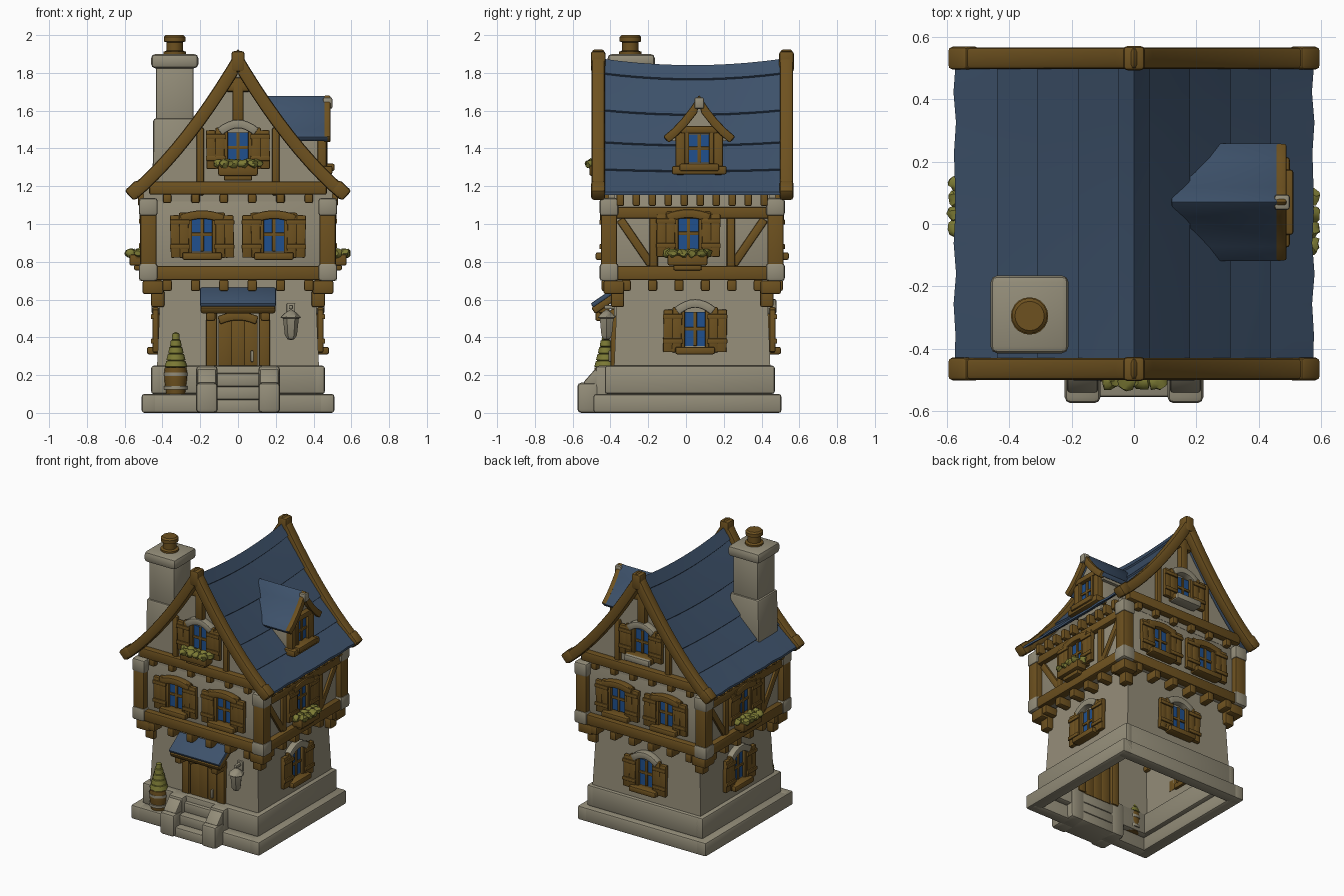
import bpy, bmesh, math, random
from mathutils import Matrix, Vector, Euler

if "Cube" in bpy.data.objects:
    bpy.data.objects.remove(bpy.data.objects["Cube"])

random.seed(4)
CY = 0.033                                   # house centre in y
I = Matrix.Identity(4)


def mat(name, r, g, b):
    m = bpy.data.materials.new(name)
    m.diffuse_color = (r, g, b, 1)
    m.use_nodes = True
    m.node_tree.nodes["Principled BSDF"].inputs["Base Color"].default_value = m.diffuse_color
    return m


WOOD = mat("brown wood", 0.155, 0.083, 0.014)
STONE = mat("grey stone", 0.295, 0.268, 0.192)
PLASTER = mat("beige plaster", 0.3, 0.268, 0.19)
ROOF = mat("slate blue", 0.047, 0.083, 0.145)
GLASS = mat("window blue", 0.014, 0.08, 0.27)
LEAF = mat("leaf green", 0.2, 0.195, 0.035)


def finish(name, bm, m, M=I, bev=0.0):
    bmesh.ops.recalc_face_normals(bm, faces=bm.faces)
    if bev:
        es = [e for e in bm.edges if len(e.link_faces) == 2 and e.calc_face_angle() > 0.5]
        bmesh.ops.bevel(bm, geom=es, offset=bev, segments=2, profile=0.5, affect='EDGES')
    bm.transform(M)
    me = bpy.data.meshes.new(name)
    bm.to_mesh(me)
    bm.free()
    me.materials.append(m)
    for p in me.polygons:
        p.use_smooth = True
    me.set_sharp_from_angle(angle=math.radians(40))
    o = bpy.data.objects.new(name, me)
    bpy.context.collection.objects.link(o)
    return o


def box(name, c, s, m, M=I, bev=0.01, rot=(0, 0, 0), top=1.0, tube=False):
    bm = bmesh.new()
    bmesh.ops.create_cube(bm, size=1)
    for v in bm.verts:
        k = top if v.co.z > 0 else 1
        v.co = Vector((v.co.x * s[0] * k, v.co.y * s[1] * k, v.co.z * s[2]))
    if tube:
        bm.normal_update()
        bmesh.ops.delete(bm, geom=[f for f in bm.faces if abs(f.normal.z) > 0.7], context='FACES_ONLY')
    return finish(name, bm, m, M @ Matrix.Translation(c) @ Euler(rot).to_matrix().to_4x4(), min(bev, min(s) * 0.3))


def strip(name, top, t, y0, y1, m, M=I, bev=0.0, sag=0.0, n=1, under=None):
    """Band below a profile of (x, z) points, thickness t, swept along y; under(x) = its underside."""
    low = []
    for i, (x, z) in enumerate(top):
        a, b = top[max(i - 1, 0)], top[min(i + 1, len(top) - 1)]
        d = Vector((b[0] - a[0], b[1] - a[1])).normalized()
        low.append((x, under(x)) if under else (x + d.y * t, z - d.x * t))
    bm = bmesh.new()
    rows = []
    for j in range(n + 1):
        y, w = y0 + (y1 - y0) * j / n, 1 - (2 * j / n - 1) ** 2
        row = []
        for pts in (top, low):
            row.append([bm.verts.new((x + sag * 0.12 * (math.sin(j * 2.6) if abs(x) > 0.5 else 0), y,
                                      z - sag * w * max(0, 1 - abs(x) / 0.6))) for x, z in pts])
        rows.append(row)
    k = len(top)
    for A, B in zip(rows, rows[1:]):
        for i in range(k - 1):
            bm.faces.new((A[0][i], A[0][i + 1], B[0][i + 1], B[0][i]))
            bm.faces.new((A[1][i], A[1][i + 1], B[1][i + 1], B[1][i]))
        for i in (0, k - 1):
            bm.faces.new((A[0][i], A[1][i], B[1][i], B[0][i]))
    for R in (rows[0], rows[-1]):
        for i in range(k - 1):
            bm.faces.new((R[0][i], R[0][i + 1], R[1][i + 1], R[1][i]))
    return finish(name, bm, m, M, bev)


def lathe(name, pts, c, m, seg=16):
    bm = bmesh.new()
    vs = [bm.verts.new((r, 0, z)) for r, z in pts]
    es = [bm.edges.new(p) for p in zip(vs, vs[1:])]
    bmesh.ops.spin(bm, geom=vs + es, axis=(0, 0, 1), cent=(0, 0, 0), steps=seg, angle=math.tau)
    bmesh.ops.remove_doubles(bm, verts=bm.verts, dist=0.0005)
    return finish(name, bm, m, Matrix.Translation(c))


def face(deg):
    """Frame of one facade: local x along the wall, local -y outwards."""
    return Matrix.Translation((0, CY, 0)) @ Matrix.Rotation(math.radians(deg), 4, 'Z')


def arch(name, M, u, z, w, h, d, m):
    pts = [(u + w * (i / 4 - 1), z + h * (1 - (i / 4 - 1) ** 2)) for i in range(9)]
    strip(name, pts, 0.045, -d - 0.045, -d + 0.02, m, M, 0.008)


def window(M, u, z, d, shutters=True, lintel="wood", h=0.18):
    """Glazed cross window with frame, sill and plank shutters, centred at (u, z)."""
    w = 0.13
    box("window_glass", (u, -d - 0.008, z), (w, 0.008, h), GLASS, M, 0)
    box("window_mullion", (u, -d - 0.014, z), (0.018, 0.014, h), WOOD, M, 0.003)
    box("window_crossbar", (u, -d - 0.014, z), (w, 0.014, 0.018), WOOD, M, 0.003)
    for s in (-1, 1):
        box("window_jamb", (u + s * w / 2, -d - 0.012, z), (0.024, 0.04, h + 0.03), WOOD, M, 0.006)
        if shutters:
            for i in range(2):
                box("shutter_plank", (u + s * (0.096 + 0.047 * i), -d - 0.025, z - 0.005 - 0.006 * i),
                    (0.05, 0.03, h + 0.06 - 0.015 * i), WOOD, M, 0.006, (0, random.uniform(-.03, .03), 0))
            for k in (-1, 1):
                box("shutter_batten", (u + s * 0.118, -d - 0.042, z + k * h * 0.36), (0.105, 0.014, 0.026), WOOD, M, 0.005)
    box("window_sill", (u, -d - 0.032, z - h / 2 - 0.025), (0.21, 0.075, 0.04), WOOD, M, 0.01)
    if lintel == "wood":
        arch("window_head", M, u, z + h / 2 + 0.012, 0.12, 0.025, d, WOOD)
    elif lintel == "stone":
        arch("stone_lintel", M, u, z + h / 2 + 0.022, 0.11, 0.045, d, STONE)


def flower_box(M, u, z, d):
    box("flower_box", (u, -d - 0.055, z), (0.21, 0.08, 0.06), WOOD, M, 0.01)
    box("flower_box_foot", (u, -d - 0.04, z - 0.04), (0.15, 0.06, 0.03), WOOD, M, 0.008)
    for i in range(9):
        bm = bmesh.new()
        bmesh.ops.create_icosphere(bm, subdivisions=2, radius=0.03)
        for v in bm.verts:
            v.co *= random.uniform(0.75, 1.2)
        c = (u - 0.1 + 0.025 * i, -d - 0.065 + 0.022 * (-1) ** i, z + 0.035)
        finish("flower_leaves", bm, LEAF, M @ Matrix.Translation(c) @ Matrix.Diagonal((1, 1, 0.8, 1)))


# Stone plinth rings, open underneath
for z, h, hx, y0, y1, t in ((0.05, 0.1, 0.51, -0.49, 0.505, 0.085), (0.175, 0.15, 0.46, -0.43, 0.47, 0.06)):
    for s in (-1, 1):
        box("plinth_side", (s * (hx - t / 2), (y0 + y1) / 2, z), (t, y1 - y0, h), STONE, bev=0.014)
    for y in (y0 + t / 2, y1 - t / 2):
        box("plinth_end", (0, y, z), (2 * hx - 0.01, t, h), STONE, bev=0.014)

# Walls
box("ground_walls", (0, CY, 0.46), (0.86, 0.83, 0.5), PLASTER, bev=0, top=0.95, tube=True)
box("upper_walls", (0, CY, 0.94), (0.95, 0.88, 0.46), PLASTER)


def zr(x):
    return 1.93 - 1.72 * abs(x) + 0.753 * x * x


def tile(x, lift):
    return zr(x) - 0.054 + 0.045 * abs(x) + lift


# Attic gables, main roof with stepped courses, bargeboards
xs = [i * 0.05 for i in range(-10, 11)]
for y in (-0.41, 0.44):
    strip("attic_gable", [(x, max(zr(x) - 0.09, 1.13)) for x in xs], 0, y, y + 0.035, PLASTER, under=lambda x: 1.12)
half = []
cuts = (0, 0.05, 0.18, 0.31, 0.44, 0.575)
for a, b in zip(cuts, cuts[1:]):
    half += [(max(0, a - 0.008), tile(a, 0)), ((a + b) / 2, tile((a + b) / 2, 0.004)), (b, tile(b, 0.008))]
prof = [(-x, z) for x, z in reversed(half[1:])] + half
strip("main_roof", prof, 0, -0.45, 0.52, ROOF, sag=0.035, n=10, under=lambda x: zr(x) - 0.105 + 0.12 * abs(x))
rake = [(0.59 * i / 10, zr(0.59 * i / 10)) for i in range(-10, 11)]
for y0 in (-0.5, 0.497):
    strip("bargeboard", rake, 0.07, y0, y0 + 0.07, WOOD, bev=0.014)
    box("ridge_block", (0, y0 + 0.035, 1.86), (0.07, 0.078, 0.11), WOOD, bev=0.014)
    for s in (-1, 1):
        box("bargeboard_end", (s * 0.545, y0 + 0.035, 1.178), (0.085, 0.074, 0.073), WOOD, rot=(0, s * 0.75, 0), bev=0.014)

# Corner posts with stone blocks and brackets
for sx in (-1, 1):
    for sy in (-1, 1):
        x, y = sx * 0.475, CY + sy * 0.44
        box("corner_post", (x, y, 0.92), (0.085, 0.085, 0.4), WOOD)
        for z in (0.745, 1.09):
            box("corner_stone", (x, y, z), (0.1, 0.1, 0.095), STONE, bev=0.016)
        box("corner_bracket", (sx * 0.45, CY + sy * 0.415, 0.665), (0.11, 0.11, 0.07), WOOD)
        box("corner_bracket_foot", (sx * 0.425, CY + sy * 0.395, 0.605), (0.07, 0.07, 0.09), WOOD)

# Facades: ends (front, back) and sides (right, left)
for deg in (0, 180):
    M = face(deg)
    box("jetty_beam", (0, -0.45, 0.74), (0.88, 0.06, 0.075), WOOD, M)
    box("tie_beam", (0, -0.455, 1.19), (0.94, 0.06, 0.07), WOOD, M)
    box("king_post", (0, -0.455, 1.65), (0.06, 0.05, 0.25), WOOD, M)
    box("collar_beam", (0, -0.45, 1.725), (0.13, 0.06, 0.05), WOOD, M)
    for i in range(6):
        u = -0.375 + 0.15 * i
        box("jetty_joist", (u, -0.42, 0.675), (0.05, 0.12, 0.06), WOOD, M)
        box("gable_joist", (u, -0.455, 1.135), (0.045, 0.05, 0.05), WOOD, M)
    for s in (-1, 1):
        box("gable_stud", (s * 0.2, -0.45, 1.33), (0.04, 0.035, 0.36), WOOD, M)
        window(M, s * 0.19, 0.945, 0.442)
    window(M, 0, 1.405, 0.445, lintel="stone", h=0.16)
flower_box(face(0), 0, 1.285, 0.45)
box("gable_stone_sill", (0, -0.49, 1.295), (0.2, 0.085, 0.045), STONE, face(180))
window(face(180), 0, 0.445, 0.4, lintel="stone")
for deg in (90, -90):
    M = face(deg)
    box("side_jetty_beam", (0, -0.485, 0.74), (0.82, 0.06, 0.075), WOOD, M)
    box("side_top_beam", (0, -0.485, 1.06), (0.82, 0.05, 0.06), WOOD, M)
    for i in range(10):
        box("rafter_foot", (-0.38 + 0.0845 * i, -0.49, 1.13), (0.04, 0.08, 0.07), WOOD, M)
    for i in range(6):
        box("jetty_joist", (-0.35 + 0.14 * i, -0.44, 0.675), (0.05, 0.12, 0.06), WOOD, M)
    for s in (-1, 1):
        box("side_stud", (s * 0.205, -0.478, 0.9), (0.045, 0.035, 0.28), WOOD, M)
        box("side_brace", (s * 0.3, -0.476, 0.905), (0.045, 0.03, 0.29), WOOD, M, rot=(0, s * 0.6, 0))
    window(M, -0.02, 0.95, 0.476)
    flower_box(M, -0.025, 0.81, 0.48)
    window(M, 0.015, 0.445, 0.412, lintel="stone")

# Dormer on the right roof slope
M = face(90)
u = 0.037
box("dormer_body", (u, -0.3, 1.36), (0.24, 0.28, 0.26), PLASTER, M)
gable = [(u + 0.19 * k / 4, 1.68 - 0.3 * abs(k / 4) + 0.08 * (k / 4) ** 2) for k in range(-4, 5)]
strip("dormer_gable", [(x, z - 0.03) for x, z in gable[1:-1]], 0, -0.44, -0.15, PLASTER, M, under=lambda x: 1.44)
strip("dormer_roof", gable, 0.03, -0.475, -0.12, ROOF, M, 0.005)
strip("dormer_bargeboard", [(x, z + 0.004) for x, z in gable], 0.045, -0.49, -0.455, WOOD, M, 0.008)
box("dormer_ridge_block", (u, -0.475, 1.64), (0.05, 0.05, 0.06), STONE, M)
box("dormer_collar", (u, -0.455, 1.5), (0.2, 0.045, 0.04), WOOD, M)
box("dormer_sill", (u, -0.455, 1.285), (0.29, 0.09, 0.045), WOOD, M)
for s in (-1, 1):
    box("dormer_post", (u + s * 0.1, -0.445, 1.375), (0.05, 0.05, 0.23), WOOD, M)
window(M, u, 1.4, 0.442, shutters=False, lintel=None, h=0.15)

# Chimney
CH = Matrix.Translation((-0.335, -0.29, 0))
box("chimney_base", (0, 0, 1.38), (0.235, 0.23, 0.36), STONE, CH, 0.016, top=0.97)
box("chimney_shaft", (0, 0, 1.67), (0.2, 0.2, 0.34), STONE, CH, 0.014)
box("chimney_cap", (0, 0, 1.862), (0.25, 0.25, 0.075), STONE, CH, 0.022)
lathe("chimney_pot", [(0.06, 1.89), (0.06, 1.912), (0.043, 1.918), (0.043, 1.962), (0.057, 1.966),
                      (0.057, 1.99), (0.047, 2.0), (0, 2.0)], (-0.335, -0.295, 0), WOOD, 20)

# Front steps with cheek walls
for i in range(3):
    y0 = -0.555 + 0.05 * i
    box("step", (0, (y0 - 0.36) / 2, 0.035 + 0.07 * i), (0.26, -0.36 - y0, 0.07), STONE)
for s in (-1, 1):
    box("cheek_low", (s * 0.165, -0.52, 0.08), (0.115, 0.11, 0.16), STONE, bev=0.02)
    box("cheek_slope", (s * 0.165, -0.485, 0.175), (0.1, 0.1, 0.07), STONE, rot=(0.85, 0, 0))
    box("cheek_high", (s * 0.165, -0.42, 0.125), (0.115, 0.12, 0.25), STONE, bev=0.02)

# Door and porch roof
for i in (-1, 0, 1):
    box("door_plank", (i * 0.069, -0.378, 0.36), (0.07, 0.03, 0.3), WOOD, bev=0.004)
box("door_handle", (0.075, -0.4, 0.3), (0.016, 0.02, 0.06), STONE, bev=0.005)
arch("door_arch", I, 0, 0.51, 0.11, 0.025, 0.37, WOOD)
for s in (-1, 1):
    box("door_post", (s * 0.14, -0.375, 0.38), (0.06, 0.05, 0.34), WOOD)
    box("porch_bracket", (s * 0.145, -0.42, 0.515), (0.05, 0.12, 0.055), WOOD)
box("porch_beam", (0, -0.435, 0.55), (0.38, 0.06, 0.045), WOOD)
box("porch_rafters", (0, -0.425, 0.585), (0.395, 0.16, 0.04), WOOD, rot=(0.6, 0, 0))
box("porch_roof", (0, -0.434, 0.612), (0.4, 0.155, 0.025), ROOF, rot=(0.6, 0, 0))

# Wall lantern
lathe("lantern", [(0, 0.385), (0.018, 0.39), (0.032, 0.41), (0.042, 0.5), (0.055, 0.505), (0.03, 0.53), (0, 0.55)],
      (0.28, -0.42, 0), STONE, 6)
box("lantern_arm", (0.28, -0.395, 0.56), (0.022, 0.075, 0.022), STONE, bev=0.006)
box("lantern_plate", (0.28, -0.372, 0.545), (0.045, 0.02, 0.07), STONE, bev=0.006)

# Potted shrub
P = (-0.33, -0.425, 0)
lathe("shrub_barrel", [(0, 0.1), (0.05, 0.1), (0.06, 0.17), (0.062, 0.21), (0.058, 0.24), (0, 0.24)], P, WOOD)
for z in (0.125, 0.195):
    lathe("barrel_hoop", [(0.05, z), (0.064, z), (0.064, z + 0.018), (0.05, z + 0.018)], P, STONE)
for i in range(5):
    r = 0.062 - 0.01 * i
    lathe("shrub_tier", [(0, 0.225 + 0.036 * i), (r, 0.245 + 0.036 * i), (r * 0.85, 0.275 + 0.036 * i), (0, 0.285 + 0.036 * i)],
          P, LEAF, 9)
